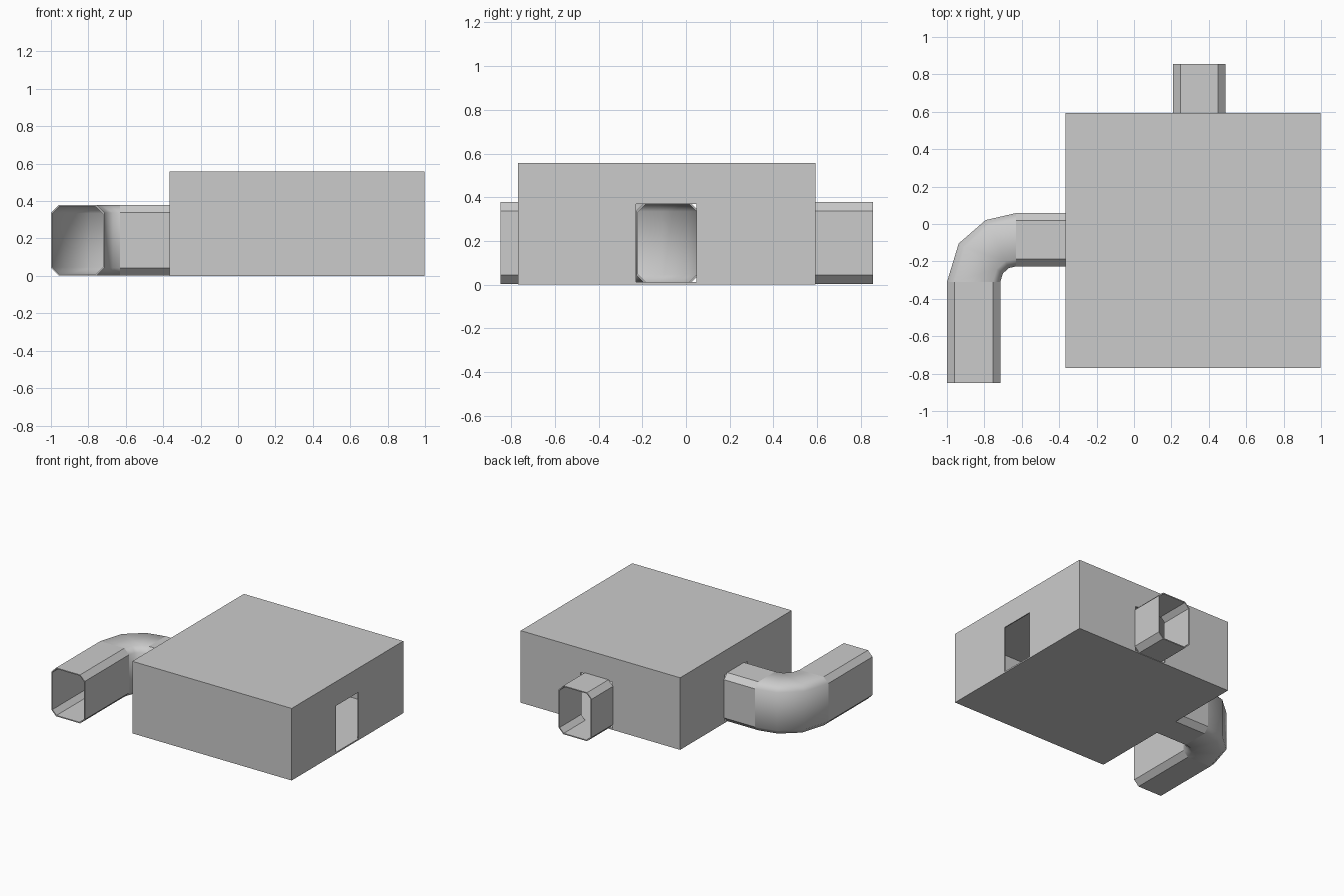
import bpy, bmesh
from math import sin, cos, radians
from mathutils import Vector

if "Cube" in bpy.data.objects:
    bpy.data.objects.remove(bpy.data.objects["Cube"])

WALL = 0.008
Z0, Z1, CH = 0.003, 0.378, 0.04      # corridor floor, roof and corner chamfer


def add_object(name, bm):
    mesh = bpy.data.meshes.new(name)
    bm.to_mesh(mesh)
    bm.free()
    ob = bpy.data.objects.new(name, mesh)
    bpy.context.collection.objects.link(ob)
    return ob


def box(name, lo, hi):
    bm = bmesh.new()
    bmesh.ops.create_cube(bm, size=1)
    for v in bm.verts:
        v.co = Vector([a + (b - a) * (c + 0.5) for a, b, c in zip(lo, hi, v.co)])
    return add_object(name, bm)


def apply_modifiers(ob):
    bpy.context.view_layer.objects.active = ob
    for m in list(ob.modifiers):
        bpy.ops.object.modifier_apply(modifier=m.name)


def corridor(name, u0, u1, frames, smooth=False):
    """Sweep an octagonal section; each frame is (origin xy, across direction xy)."""
    section = [(u0 + CH, Z0), (u1 - CH, Z0), (u1, Z0 + CH), (u1, Z1 - CH),
               (u1 - CH, Z1), (u0 + CH, Z1), (u0, Z1 - CH), (u0, Z0 + CH)]
    bm = bmesh.new()
    rings = [[bm.verts.new((o[0] + d[0] * u, o[1] + d[1] * u, z)) for u, z in section]
             for o, d in frames]
    for a, b in zip(rings, rings[1:]):
        for i in range(8):
            j = (i + 1) % 8
            bm.faces.new((a[i], a[j], b[j], b[i]))
    bmesh.ops.recalc_face_normals(bm, faces=bm.faces)
    # make sure the upper faces look outwards so the shell grows inwards
    bm.normal_update()
    top = max(bm.faces, key=lambda f: f.calc_center_median().z)
    if top.normal.z < 0:
        bmesh.ops.reverse_faces(bm, faces=bm.faces)
    ob = add_object(name, bm)
    m = ob.modifiers.new("shell", "SOLIDIFY")
    m.thickness, m.offset, m.use_even_offset = WALL, -1, True
    apply_modifiers(ob)
    if smooth:
        bpy.ops.object.select_all(action='DESELECT')
        ob.select_set(True)
        bpy.ops.object.shade_smooth_by_angle(angle=radians(60))
    return ob


# Hollow room with three rectangular doorways
room = box("room", (-0.365, -0.77, 0), (0.998, 0.593, 0.557))
cutters = [
    box("room_hollow", (-0.365 + WALL, -0.77 + WALL, WALL),
        (0.998 - WALL, 0.593 - WALL, 0.557 - WALL)),
    box("side_doors", (-0.45, -0.228, 0.011), (1.1, 0.047, 0.37)),
    box("back_door", (0.215, 0.5, 0.011), (0.485, 0.7, 0.37)),
]
for c in cutters:
    m = room.modifiers.new(c.name, "BOOLEAN")
    m.operation, m.solver, m.object = 'DIFFERENCE', 'EXACT', c
apply_modifiers(room)
for c in cutters:
    bpy.data.objects.remove(c)

# Straight corridors
corridor("back_corridor", 0.208, 0.49, [((0, 0.593), (1, 0)), ((0, 0.855), (1, 0))])
corridor("left_corridor", -0.227, 0.058, [((-0.632, 0), (0, 1)), ((-0.365, 0), (0, 1))])
corridor("front_corridor", -1.0, -0.715, [((0, -0.85), (1, 0)), ((0, -0.31), (1, 0))])

# Curved corner joining the left and front corridors
bend = [((-0.632, -0.31), (-cos(radians(a)), sin(radians(a)))) for a in (0, 34, 64, 90)]
corridor("corner_corridor", 0.083, 0.368, bend, smooth=True)
